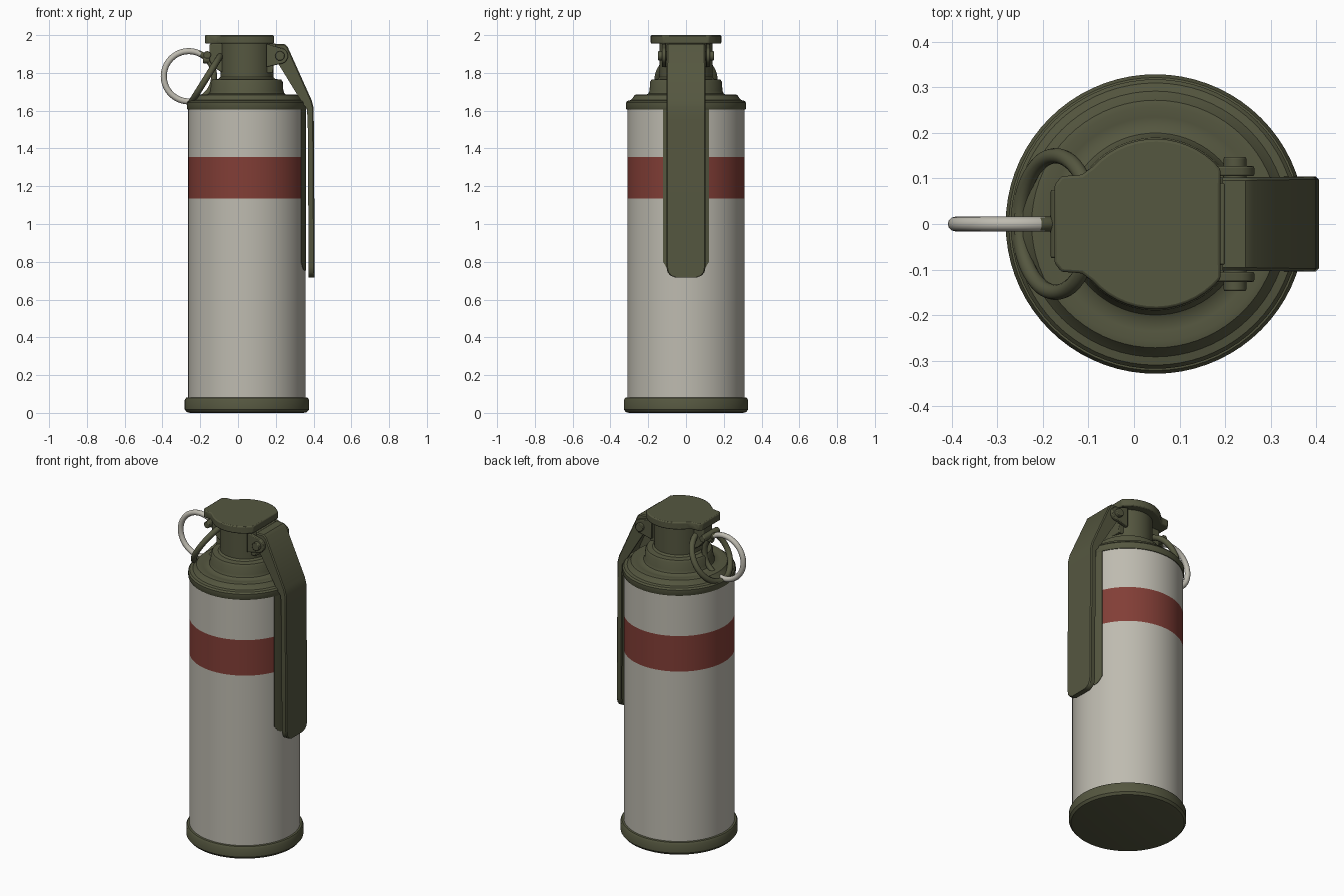
import bpy, bmesh, math
from mathutils import Vector, Matrix

if "Cube" in bpy.data.objects:
    bpy.data.objects.remove(bpy.data.objects["Cube"])

CX = 0.047  # axis of the canister


def material(name, rgb):
    m = bpy.data.materials.new(name)
    m.diffuse_color = (*rgb, 1)
    m.use_nodes = True
    m.node_tree.nodes["Principled BSDF"].inputs["Base Color"].default_value = m.diffuse_color
    return m


OLIVE = material("olive paint", (0.091, 0.095, 0.051))
PALE = material("pale grey", (0.515, 0.497, 0.434))
RED = material("dull red", (0.223, 0.048, 0.037))


def finish(name, bm, mats, bevel=0, angle=35):
    bmesh.ops.recalc_face_normals(bm, faces=bm.faces)
    me = bpy.data.meshes.new(name)
    bm.to_mesh(me)
    bm.free()
    ob = bpy.data.objects.new(name, me)
    bpy.context.collection.objects.link(ob)
    for m in mats:
        me.materials.append(m)
    bpy.ops.object.select_all(action='DESELECT')
    ob.select_set(True)
    bpy.context.view_layer.objects.active = ob
    bpy.ops.object.shade_smooth_by_angle(angle=math.radians(angle))
    if bevel:
        b = ob.modifiers.new("soft edges", 'BEVEL')
        b.width, b.segments, b.limit_method = bevel, 2, 'ANGLE'
    return ob


def revolve(name, profile, mats=(OLIVE,), rule=None, n=72):
    bm = bmesh.new()
    rings = [[bm.verts.new((CX + r * math.cos(2 * math.pi * i / n), r * math.sin(2 * math.pi * i / n), z))
              for i in range(n)] for r, z in profile]
    for a, b in zip(rings, rings[1:]):
        for i in range(n):
            j = (i + 1) % n
            f = bm.faces.new((a[i], a[j], b[j], b[i]))
            if rule:
                f.material_index = rule(f.calc_center_median())
    bm.faces.new(rings[0])
    bm.faces.new(rings[-1])
    return finish(name, bm, mats)


def prism(name, outline, axis_vec, bevel=0):
    bm = bmesh.new()
    f = bm.faces.new([bm.verts.new(p) for p in outline])
    r = bmesh.ops.extrude_face_region(bm, geom=[f])
    bmesh.ops.translate(bm, vec=axis_vec, verts=[v for v in r['geom'] if isinstance(v, bmesh.types.BMVert)])
    return finish(name, bm, [OLIVE], bevel)


def rod(name, centre, radius, length, axis, bevel=0.004):
    bm = bmesh.new()
    rot = Vector((0, 0, 1)).rotation_difference(Vector(axis)).to_matrix().to_4x4()
    bmesh.ops.create_cone(bm, cap_ends=True, segments=24, radius1=radius, radius2=radius, depth=length,
                          matrix=Matrix.Translation(centre) @ rot)
    return finish(name, bm, [OLIVE], bevel)


def torus(name, centre, u, v, R, r, mats, rule=None, n=64, m=12):
    u, v, c = Vector(u).normalized(), Vector(v).normalized(), Vector(centre)
    w = u.cross(v)
    bm = bmesh.new()
    rings = []
    for i in range(n):
        a = 2 * math.pi * i / n
        d = u * math.cos(a) + v * math.sin(a)
        rings.append([bm.verts.new(c + d * (R + r * math.cos(2 * math.pi * k / m)) + w * r * math.sin(2 * math.pi * k / m))
                      for k in range(m)])
    for i in range(n):
        a, b = rings[i], rings[(i + 1) % n]
        for k in range(m):
            f = bm.faces.new((a[k], a[(k + 1) % m], b[(k + 1) % m], b[k]))
            if rule:
                f.material_index = rule(f.calc_center_median())
    return finish(name, bm, mats, angle=180)


# Canister with the red band
revolve("canister_body", [(0.311, z) for z in (0.06, 1.135, 1.355, 1.62)], (PALE, RED),
        lambda c: int(1.135 < c.z < 1.355))

# Bottom rim
revolve("base_rim", [(0.30, 0), (0.318, 0.004), (0.329, 0.018), (0.329, 0.068), (0.322, 0.08), (0.305, 0.083)])

# Shoulder cap and neck
revolve("shoulder_and_neck", [
    (0.30, 1.602), (0.314, 1.606), (0.318, 1.613), (0.318, 1.642), (0.310, 1.652), (0.292, 1.656), (0.282, 1.668),
    (0.272, 1.683), (0.258, 1.686), (0.235, 1.682), (0.215, 1.682), (0.200, 1.69), (0.193, 1.705), (0.190, 1.752),
    (0.182, 1.764), (0.150, 1.768), (0.140, 1.778), (0.140, 1.965)])

# Head plate: disc with a tab towards the ring and a flat towards the lever
head = [(-0.175, 0.085), (-0.16, 0.105), (-0.115, 0.108)]
head += [(CX + 0.187 * math.cos(math.radians(a)), 0.187 * math.sin(math.radians(a))) for a in range(138, 39, -7)]
head += [(0.19, 0.085)]
head += [(x, -y) for x, y in reversed(head)]
prism("head_plate", [(x, y, 1.955) for x, y in head], (0, 0, 0.045), 0.006)

# Hinge block, ears and pin
prism("hinge_block", [(x, -0.09, z) for x, z in ((0.12, 1.80), (0.185, 1.80), (0.20, 1.955), (0.12, 1.955))],
      (0, 0.18, 0), 0.004)
for s, side in ((-1, "front"), (1, "back")):
    ear = [(0.15, 1.955), (0.15, 1.83)]
    ear += [(0.222 + 0.043 * math.cos(math.radians(a)), 1.89 + 0.043 * math.sin(math.radians(a))) for a in range(-90, 91, 20)]
    prism("hinge_ear_" + side, [(x, s * 0.105, z) for x, z in ear], (0, s * 0.022, 0), 0.004)
rod("hinge_pin", (0.222, 0, 1.89), 0.025, 0.295, (0, 1, 0))

# Safety lever: folded channel swept down the side; stations are x, z, half width, flange depth
stations = [(0.195, 1.953, 0.102, 0.085), (0.245, 1.953, 0.102, 0.085), (0.262, 1.94, 0.102, 0.09),
            (0.39, 1.655, 0.104, 0.050), (0.40, 1.615, 0.104, 0.036), (0.401, 1.55, 0.104, 0.032),
            (0.406, 0.775, 0.104, 0.032), (0.406, 0.745, 0.098, 0.032), (0.406, 0.728, 0.084, 0.032),
            (0.406, 0.718, 0.06, 0.032)]
bm = bmesh.new()
rows, t = [], 0.012
for i, (x, z, w, d) in enumerate(stations):
    a, b = stations[max(i - 1, 0)], stations[min(i + 1, len(stations) - 1)]
    tan = Vector((b[0] - a[0], 0, b[1] - a[1])).normalized()
    inward = Vector((tan.z, 0, -tan.x))
    section = [(-w, d), (-w, 0.006), (-w + 0.006, 0), (w - 0.006, 0), (w, 0.006), (w, d),
               (w - t, d), (w - t, t), (-w + t, t), (-w + t, d)]
    rows.append([bm.verts.new(Vector((x, y, z)) + inward * h) for y, h in section])
for a, b in zip(rows, rows[1:]):
    for k in range(10):
        j = (k + 1) % 10
        bm.faces.new((a[k], a[j], b[j], b[k]))
bm.faces.new(rows[0])
bm.faces.new(rows[-1])
e = rows[-1]
bm.faces.new([e[6], e[7], e[8], e[9]])  # close the lower lip
finish("safety_lever", bm, [OLIVE])

# Olive painted strip on the canister behind the lever
bm = bmesh.new()
cols = []
for i in range(17):
    y = -0.122 + 0.244 * i / 16
    drop = 0.045 * max(0, (abs(y) - 0.075) / 0.047) ** 2
    x = CX + math.sqrt(0.3135 ** 2 - y * y)
    cols.append([bm.verts.new((x - dx, y, z)) for dx, z in ((0, 0.755 + drop), (0, 1.61), (0.006, 1.61), (0.006, 0.755 + drop))])
for a, b in zip(cols, cols[1:]):
    for k in range(4):
        bm.faces.new((a[k], a[(k + 1) % 4], b[(k + 1) % 4], b[k]))
bm.faces.new(cols[0])
bm.faces.new(cols[-1])
finish("painted_strip", bm, [OLIVE])

# Pull ring (pale outer half) and the leaning second ring
torus("pull_ring", (-0.26, 0, 1.782), (1, 0, 0), (0, 0, 1), 0.133, 0.016, (OLIVE, PALE), lambda c: int(c.x < -0.2))
torus("second_ring", (-0.172, 0, 1.765), (0, 1, 0), (0.5, 0, 0.8), 0.15, 0.017, (OLIVE,))

# Pin holder under the head tab
prism("pin_holder", [(x, -0.045, z) for x, z in ((-0.08, 1.80), (-0.115, 1.82), (-0.15, 1.86), (-0.15, 1.955), (-0.08, 1.955))],
      (0, 0.09, 0), 0.006)
rod("cross_pin", (-0.163, 0, 1.895), 0.02, 0.15, (0, 1, 0))
rod("pull_pin", (-0.13, 0, 1.87), 0.02, 0.11, (1, 0, 0))
